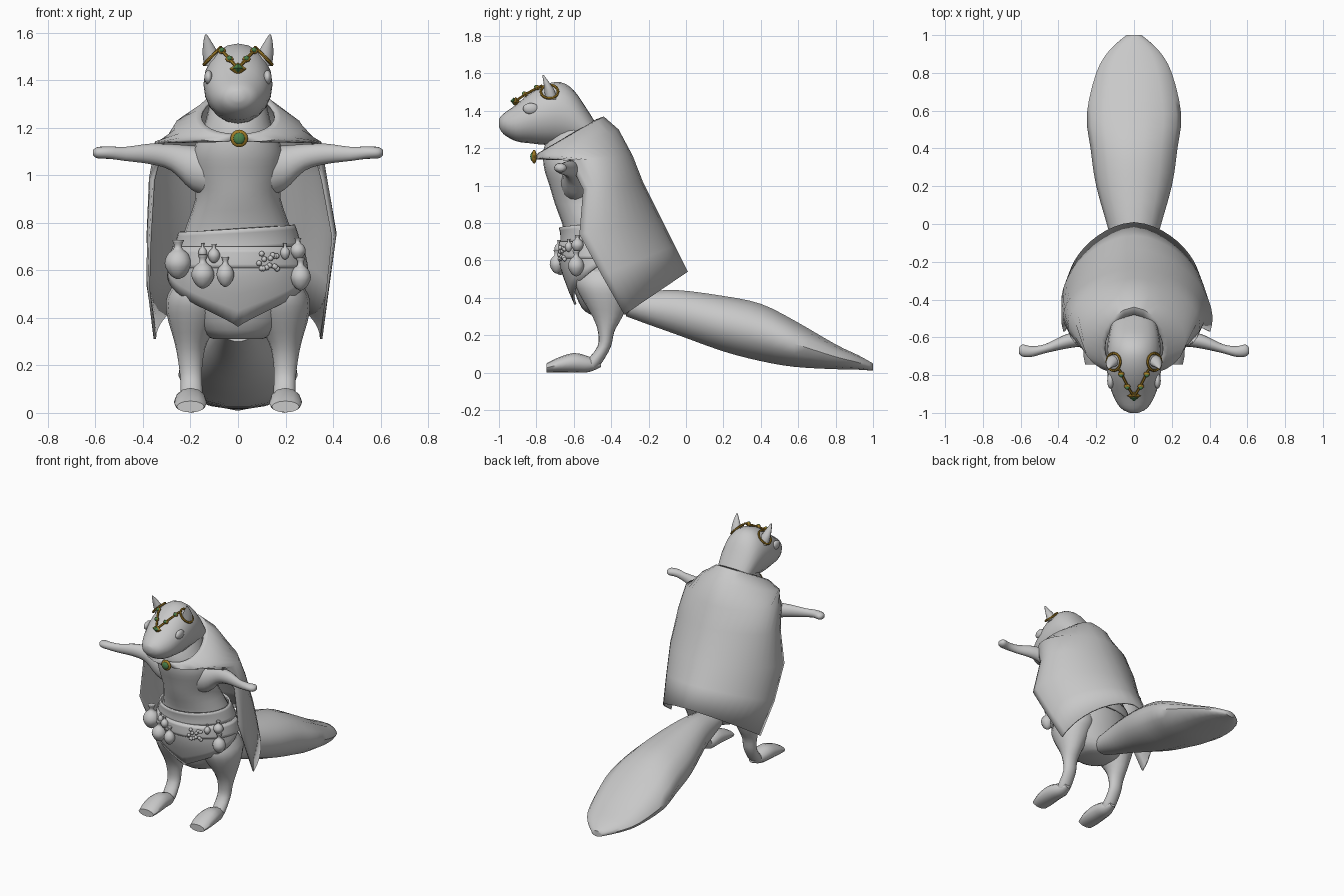
import bpy, bmesh, math, random
from mathutils import Vector, Matrix

default_cube = bpy.data.objects.get("Cube")
if default_cube:
    bpy.data.objects.remove(default_cube, do_unlink=True)


def make_material(name, colour):
    mat = bpy.data.materials.new(name)
    mat.use_nodes = True
    mat.diffuse_color = (*colour, 1)
    mat.node_tree.nodes["Principled BSDF"].inputs["Base Color"].default_value = (*colour, 1)
    return mat


GREY = make_material("plain grey", (.58, .58, .58))
GOLD = make_material("old gold", (.35, .2, .02))
GREEN = make_material("gem green", (.07, .22, .07))


def finish(name, bm, mat, angle=50):
    """Turn a bmesh into a smooth shaded object."""
    bmesh.ops.recalc_face_normals(bm, faces=bm.faces)
    mesh = bpy.data.meshes.new(name)
    bm.to_mesh(mesh)
    bm.free()
    mesh.materials.append(mat)
    obj = bpy.data.objects.new(name, mesh)
    bpy.context.collection.objects.link(obj)
    bpy.ops.object.select_all(action="DESELECT")
    obj.select_set(True)
    bpy.context.view_layer.objects.active = obj
    bpy.ops.object.shade_smooth_by_angle(angle=math.radians(angle))
    return obj


def catmull(rows, i, t):
    """Smoothly interpolate a table of rows after row i."""
    last = len(rows) - 1
    a, b, c, d = (rows[min(max(k, 0), last)] for k in (i - 1, i, i + 1, i + 2))
    return [q + .5 * t * (r - p + t * (2*p - 5*q + 4*r - s + t * (3*(q - r) + s - p)))
            for p, q, r, s in zip(a, b, c, d)]


def refine(rows, steps=3):
    fine = [catmull(rows, i, k / steps) for i in range(len(rows) - 1) for k in range(steps)]
    return fine + [list(rows[-1])]


def skin(bm, rings, closed):
    count = len(rings[0])
    for low, high in zip(rings, rings[1:]):
        for j in range(count if closed else count - 1):
            k = (j + 1) % count
            bm.faces.new((low[j], low[k], high[k], high[j]))


def loft(name, rows, axis, mat=GREY, sides=16, steps=3):
    """Rows hold centre x, y, z and two radii across the given axis."""
    bm = bmesh.new()
    u, v = {"x": (1, 2), "y": (0, 2), "z": (0, 1)}[axis]
    rings = []
    for *centre, ra, rb in refine(rows, steps):
        ring = []
        for j in range(sides):
            turn = math.tau * j / sides
            point = Vector(centre)
            point[u] += ra * math.cos(turn)
            point[v] += rb * math.sin(turn)
            ring.append(bm.verts.new(point))
        rings.append(ring)
    skin(bm, rings, True)
    bm.faces.new(rings[0])
    bm.faces.new(rings[-1])
    return finish(name, bm, mat)


def ball(name, place, size, mat=GREY, segments=16, angle=50):
    bm = bmesh.new()
    bmesh.ops.create_uvsphere(bm, u_segments=segments, v_segments=segments // 2, radius=1,
                              matrix=Matrix.LocRotScale(Vector(place), None, Vector(size)))
    return finish(name, bm, mat, angle)


def tube(name, points, radius, mat):
    bm = bmesh.new()
    path = [Vector(p) for p in refine(points, 4)]
    rings = []
    for i, p in enumerate(path):
        along = path[min(i + 1, len(path) - 1)] - path[max(i - 1, 0)]
        turn = along.to_track_quat("Z", "Y")
        rings.append([bm.verts.new(p + turn @ Vector((radius * math.cos(math.tau * j / 6),
                      radius * math.sin(math.tau * j / 6), 0))) for j in range(6)])
    skin(bm, rings, True)
    bm.faces.new(rings[0])
    bm.faces.new(rings[-1])
    return finish(name, bm, mat)


# Torso, head and tail
BODY = [(0, -.41, .31, .1, .1), (0, -.415, .35, .18, .145), (0, -.43, .47, .265, .18),
        (0, -.45, .6, .265, .2), (0, -.47, .75, .23, .18), (0, -.53, .9, .18, .17),
        (0, -.56, 1.0, .185, .17), (0, -.58, 1.1, .19, .18), (0, -.6, 1.2, .145, .16),
        (0, -.6, 1.3, .12, .12)]
loft("torso", BODY, "z", sides=24)
loft("head", [(0, -1, 1.335, .022, .022), (0, -.975, 1.33, .07, .055), (0, -.91, 1.335, .11, .097),
              (0, -.83, 1.362, .135, .136), (0, -.75, 1.38, .145, .162), (0, -.67, 1.385, .143, .168),
              (0, -.6, 1.36, .135, .15), (0, -.53, 1.3, .12, .11), (0, -.48, 1.25, .1, .08)], "y", sides=20)
loft("tail", [(0, -.32, .36, .08, .06), (0, -.2, .345, .1, .09), (0, -.05, .323, .13, .122),
              (0, .2, .262, .2, .152), (0, .4, .215, .23, .157), (0, .58, .155, .25, .127),
              (0, .8, .085, .2, .068), (0, .92, .055, .13, .04), (0, 1, .03, .04, .02)], "y", sides=14)

# Paired limbs and face parts
for side, word in ((1, "left"), (-1, "right")):
    def pair(rows):
        return [(side * row[0], *row[1:]) for row in rows]

    loft(word + "_leg", pair([(.13, -.44, .6, .1, .13), (.17, -.43, .5, .125, .165),
                              (.183, -.43, .42, .118, .14), (.198, -.42, .3, .07, .08),
                              (.2, -.427, .22, .052, .044), (.197, -.437, .14, .046, .036),
                              (.195, -.49, .06, .046, .045), (.195, -.51, .03, .04, .04)]), "z")
    loft(word + "_foot", pair([(.2, -.745, .026, .058, .024), (.2, -.69, .04, .068, .038),
                               (.2, -.6, .053, .066, .052), (.195, -.52, .045, .052, .042),
                               (.195, -.455, .045, .02, .015)]), "y", sides=12)
    loft(word + "_arm", pair([(.08, -.58, 1.01, .1, .11), (.19, -.59, 1.03, .07, .095),
                              (.28, -.605, 1.075, .045, .056), (.37, -.625, 1.09, .037, .043),
                              (.47, -.66, 1.09, .024, .03), (.54, -.675, 1.095, .028, .026),
                              (.59, -.67, 1.095, .032, .024), (.61, -.67, 1.095, .014, .012)]), "x")
    loft(word + "_ear", pair([(.1, -.72, 1.46, .042, .035), (.115, -.73, 1.51, .034, .028),
                              (.128, -.75, 1.56, .018, .014), (.135, -.765, 1.592, .004, .004)]), "z", sides=10)
    ball(word + "_eye", (side * .124, -.83, 1.412), (.018, .042, .03))

    # Gold circlet chain with gems, and a hoop round the ear
    tube(word + "_circlet_chain", pair([(0, -.915, 1.45), (.036, -.855, 1.49), (.068, -.79, 1.525),
                                        (.08, -.77, 1.535)]), .007, GOLD)
    hoop = [(.108 - .035 * math.sin(a), -.73 + .046 * math.cos(a), 1.503 + .036 * math.sin(a))
            for a in (math.tau * k / 12 for k in range(13))]
    tube(word + "_ear_hoop", pair(hoop), .007, GOLD)
    for x, y, z in pair([(.036, -.86, 1.489), (.068, -.795, 1.524)]):
        ball(word + "_circlet_setting", (x, y, z), (.018, .014, .014), GOLD, 8)
        ball(word + "_circlet_gem", (x, y - .006, z + .004), (.012, .012, .011), GREEN, 8)

# Brow jewel and cloak clasp
ball("brow_setting", (0, -.91, 1.448), (.037, .024, .027), GOLD, 4, 10)
ball("brow_gem", (0, -.921, 1.452), (.023, .018, .02), GREEN, 4, 10)
ball("clasp_setting", (.005, -.812, 1.155), (.037, .014, .037), GOLD)
ball("clasp_gem", (.005, -.82, 1.155), (.025, .013, .025), GREEN)


def body_point(turn, z, gap):
    """A point just off the torso at a height, turned from the front."""
    i = max(k for k in range(len(BODY) - 1) if BODY[k][2] <= z)
    low, high = BODY[i], BODY[i + 1]
    _, y, _, rx, ry = catmull(BODY, i, (z - low[2]) / (high[2] - low[2]))
    return Vector(((rx + gap) * math.sin(turn), y - (ry + gap) * math.cos(turn), z))


def wrap(name, bottom, top, gap, reach=math.pi, columns=40, levels=5):
    """A cloth strip hugging the torso, between two height rules."""
    bm = bmesh.new()
    rings = []
    for i in range(levels + 1):
        ring = []
        for j in range(columns + 1):
            turn = reach * (2 * j / columns - 1)
            z = bottom(turn) + (top(turn) - bottom(turn)) * i / levels
            ring.append(bm.verts.new(body_point(turn, z, gap)))
        rings.append(ring)
    skin(bm, rings, False)
    bmesh.ops.remove_doubles(bm, verts=bm.verts, dist=.0001)
    obj = finish(name, bm, GREY)
    solid = obj.modifiers.new("thickness", "SOLIDIFY")
    solid.thickness = .012
    solid.offset = 0


# Skirt and belt
wrap("skirt", lambda a: .365 + .22 * abs(a) / 1.57, lambda a: .7, .025, 1.9)
wrap("upper_belt", lambda a: .685 + .015 * math.sin(a), lambda a: .775 + .015 * math.sin(a), .018)
wrap("lower_belt", lambda a: .61, lambda a: .69, .026)

# Pouches and bottles hung on the belt: turn, height, radius, length
for turn, z, r, tall in ((-.92, .635, .055, .072), (-.48, .585, .047, .062), (-.17, .585, .036, .055),
                         (-.35, .665, .025, .035), (-.54, .675, .018, .03), (.97, .575, .042, .06),
                         (1.03, .685, .032, .04), (.75, .675, .02, .03)):
    spot = body_point(turn, z, .03 + r * .5)
    shape = ((-1, .08), (-.8, .55), (-.3, .97), (.1, 1), (.5, .75), (.75, .36), (1, .3), (1.25, .45), (1.3, .4))
    loft("pouch", [(spot.x, spot.y, z + h * tall, w * r, w * r) for h, w in shape], "z", sides=12, steps=2)

# Berry sprig
random.seed(4)
for k in range(14):
    spot = body_point(random.uniform(.28, .62), random.uniform(.6, .675), .037)
    ball("berry", spot, (.012, .012, .012), GREY, 8)

# Cloak: half width, back y, front y, back z, front z, sweep as a share of half a turn
CLOAK = [(.155, -.48, -.79, 1.355, 1.175, 1), (.18, -.44, -.8, 1.37, 1.16, .99),
         (.27, -.36, -.8, 1.3, 1.14, .96), (.35, -.285, -.63, 1.16, 1.135, .66),
         (.375, -.23, -.55, 1.02, .98, .6), (.385, -.13, -.57, .82, .74, .58),
         (.385, -.06, -.45, .68, .52, .55), (.355, .01, -.33, .54, .31, .5)]
bm = bmesh.new()
rings = []
for width, back, front, high, low, share in CLOAK:
    sweep, ring = share * math.pi, []
    for j in range(-12, 13):
        turn = sweep * j / 12
        part = ((1 - math.cos(turn)) / (1 - math.cos(sweep))) ** .77
        flare = 1.08 if j > 0 and .7 < high < 1 else 1
        reach = math.copysign(abs(math.sin(turn)) ** .88, turn)
        ring.append(bm.verts.new((width * flare * reach, back + (front - back) * part,
                                  high + (low - high) * part)))
    rings.append(ring)
skin(bm, rings, False)
cloak = finish("cloak", bm, GREY)
solid = cloak.modifiers.new("thickness", "SOLIDIFY")
solid.thickness = .01
